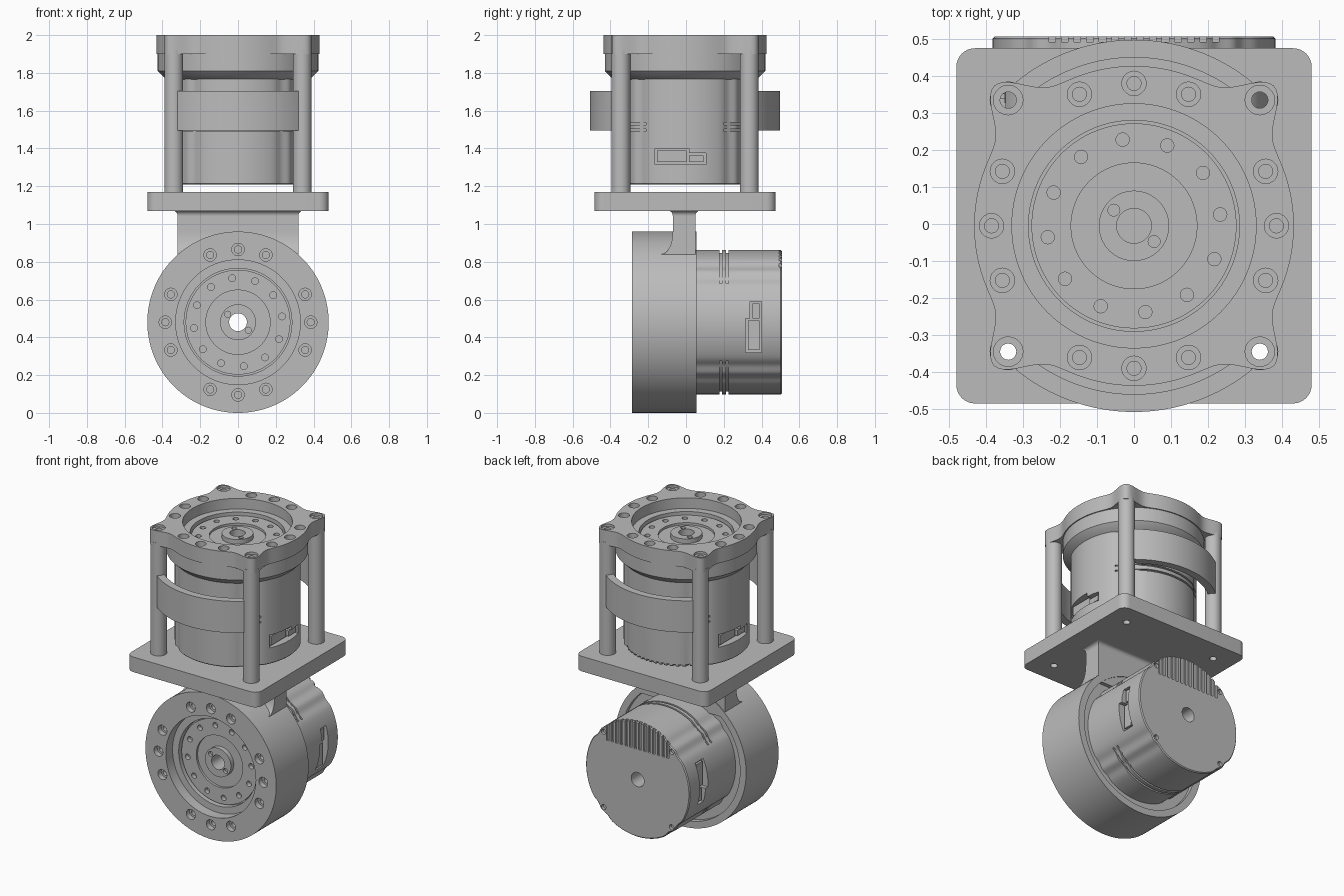
import bpy, bmesh
from math import sin, cos, pi, radians, degrees, exp
from mathutils import Matrix, Vector

cube = bpy.data.objects.get("Cube")
if cube:
    bpy.data.objects.remove(cube, do_unlink=True)

metal = bpy.data.materials.new("satin_grey")
metal.use_nodes = True
GREY = (0.5, 0.5, 0.5, 1)
metal.diffuse_color = GREY
metal.node_tree.nodes["Principled BSDF"].inputs["Base Color"].default_value = GREY

T = Matrix.Translation
I = Matrix()


# ---------- helpers ----------
def lathe(bm, profile, n=96, m=I, shape=None):
    """Revolve (radius, z) points; a profile starting off-axis is closed into a ring."""
    rings = []
    for r, z in profile:
        ring = []
        for i in range(n):
            a = 2 * pi * i / n
            q = shape(a, r) if shape else r
            ring.append(bm.verts.new(m @ Vector((q * cos(a), q * sin(a), z))))
        rings.append(ring)
    pairs = list(zip(rings, rings[1:]))
    if profile[0][0] > 0:
        pairs.append((rings[-1], rings[0]))
    for p, q in pairs:
        for i in range(n):
            j = (i + 1) % n
            bm.faces.new((p[i], p[j], q[j], q[i]))


def prism(bm, pts, z0, z1, m=I):
    low, high = ([bm.verts.new(m @ Vector((x, y, z))) for x, y in pts] for z in (z0, z1))
    bm.faces.new(low)
    bm.faces.new(high)
    for i in range(len(pts)):
        j = (i + 1) % len(pts)
        bm.faces.new((low[i], low[j], high[j], high[i]))


def box(bm, lo, hi, m=I):
    prism(bm, [(lo[0], lo[1]), (hi[0], lo[1]), (hi[0], hi[1]), (lo[0], hi[1])], lo[2], hi[2], m)


def arc(r0, r1, mid, half, n=32):
    """Outline of a curved strip around the axis, angles in degrees."""
    angles = [radians(mid - half + 2 * half * i / n) for i in range(n + 1)]
    return [(r1 * cos(a), r1 * sin(a)) for a in angles] + \
           [(r0 * cos(a), r0 * sin(a)) for a in reversed(angles)]


def finish(bm, name, m=I):
    bmesh.ops.remove_doubles(bm, verts=bm.verts, dist=1e-5)
    bmesh.ops.recalc_face_normals(bm, faces=bm.faces)
    me = bpy.data.meshes.new(name)
    bm.to_mesh(me)
    bm.free()
    ob = bpy.data.objects.new(name, me)
    ob.matrix_world = m
    bpy.context.collection.objects.link(ob)
    me.materials.append(metal)
    return ob


def cut(ob, bm):
    cutter = finish(bm, "cutter", ob.matrix_world)
    cutter.hide_render = True
    mod = ob.modifiers.new("cut", "BOOLEAN")
    mod.operation, mod.solver, mod.object = "DIFFERENCE", "EXACT", cutter
    bpy.context.view_layer.update()
    dg = bpy.context.evaluated_depsgraph_get()
    me = bpy.data.meshes.new_from_object(ob.evaluated_get(dg))
    ob.modifiers.clear()
    ob.data = me
    bpy.data.objects.remove(cutter, do_unlink=True)


def polar(r, deg, z=0):
    return T((r * cos(radians(deg)), r * sin(radians(deg)), z))


def hole(bm, m, r, depth, r2=0, depth2=0):
    """Plain or counterbored drill shape pointing down."""
    prof = [(0, 0.01), (r, 0.01), (r, -depth)]
    if r2:
        prof += [(r2, -depth), (r2, -depth2)]
    lathe(bm, prof + [(0, prof[-1][1])], 20, m)


def off_diagonal(a):
    return (degrees(a) % 90) - 45


# ---------- actuator: output face, gear case, motor can ----------
def motor_shape(a, r):
    if r < 0.3:
        return r
    d = abs(off_diagonal(a))
    return r - 0.01 * exp(-((d - 7) / 5) ** 2)


def actuator(prefix, m, rim, start):
    bm = bmesh.new()
    face = [(0.33, 0), (0.33, -0.07), (0.285, -0.07), (0.285, -0.11), (0.277, -0.11),
            (0.277, -0.09), (0.17, -0.09), (0.17, -0.105), (0.095, -0.105),
            (0.095, -0.075), (0.047, -0.075)]
    lathe(bm, face + [(0.047, start)] + rim[::-1], 128)
    case = finish(bm, prefix + "_gear_case", m)
    bm = bmesh.new()
    for k in range(16):
        if k % 4 != 2:
            hole(bm, polar(0.385, 22.5 * k), 0.033, 0.035, 0.019, 0.08)
    for k in range(12):
        hole(bm, polar(0.235, 7.5 + 30 * k, -0.09), 0.018, 0.03)
    for a in (142, 322):
        hole(bm, polar(0.069, a, -0.075), 0.016, 0.02)
    cut(case, bm)

    bm = bmesh.new()
    lathe(bm, [(0.047, start + 0.01), (0.382, start + 0.01), (0.382, -0.786),
               (0.376, -0.792), (0.047, -0.792)], 192, I, motor_shape)
    can = finish(bm, prefix + "_motor_can", m)
    bm = bmesh.new()
    for mid in (90, 270):                       # cooling grooves
        for z in (-0.51, -0.475):
            prism(bm, arc(0.367, 0.42, mid, 57), z, z + 0.012)
    for i in range(14):                         # vent slots in the end cap
        x = 0.034 * (i - 6.5)
        box(bm, (x - 0.009, 0.2, -0.81), (x + 0.009, 0.42, -0.777))
    for k in range(4):                          # end cap screws
        hole(bm, polar(0.353, 45 + 90 * k, -0.792) @ Matrix.Rotation(pi, 4, "X"), 0.017, 0.02)
    for turn in (0, pi):                        # side connector pockets
        r = Matrix.Rotation(turn, 4, "Z")
        prism(bm, [(-0.16, -0.685), (0.11, -0.685), (0.11, -0.625), (0.02, -0.625),
                   (0.02, -0.6), (-0.16, -0.6)], 0.335, 0.42, r @ ALONG_X)
    cut(can, bm)

    bm = bmesh.new()
    for turn in (0, pi):
        r = Matrix.Rotation(turn, 4, "Z")
        box(bm, (0.32, -0.148, -0.673), (0.35, 0.008, -0.612), r)
        box(bm, (0.32, 0.02, -0.673), (0.36, 0.098, -0.637), r)
    finish(bm, prefix + "_connector_sockets", m)


ALONG_X = Matrix(((0, 0, 1, 0), (1, 0, 0, 0), (0, 1, 0, 0), (0, 0, 0, 1)))
CY = -0.005
upper = T((0, CY, 2))
lower = T((0, -0.285, 0.48)) @ Matrix.Rotation(pi / 2, 4, "X")
actuator("upper", upper, [(0.425, 0), (0.425, -0.19), (0.385, -0.23), (0.36, -0.24)], -0.24)
actuator("lower", lower, [(0.48, 0), (0.48, -0.34), (0.435, -0.34), (0.435, -0.31),
                          (0.36, -0.31)], -0.31)

# ---------- upper flange with corner ears ----------
corners = [(sx * 0.34, sy * 0.34) for sx in (1, -1) for sy in (1, -1)]
bm = bmesh.new()
lathe(bm, [(0.4245, 0), (0.432, 0), (0.432, -0.1), (0.4245, -0.1)], 256, I,
      lambda a, r: r if r < 0.43 else r + 0.103 * exp(-(off_diagonal(a) / 8.5) ** 2))
flange = finish(bm, "mounting_flange", upper)
bm = bmesh.new()
for x, y in corners:
    hole(bm, T((x, y, 0)), 0.04, 0.015, 0.022, 0.15)
cut(flange, bm)

# ---------- corner posts ----------
bm = bmesh.new()
for x, y in corners:
    lathe(bm, [(0.022, 1.16), (0.05, 1.16), (0.05, 1.92), (0.022, 1.92)], 32, T((x, y + CY, 0)))
finish(bm, "corner_posts")

# ---------- curved guard bands, front and back ----------
bm = bmesh.new()
for mid in (90, 270):
    prism(bm, arc(0.455, 0.503, mid, 39.5), 1.495, 1.705, T((0, CY, 0)))
finish(bm, "guard_bands")

# ---------- base plate ----------
bm = bmesh.new()
outline = []
for k, (sx, sy) in enumerate(((1, 1), (-1, 1), (-1, -1), (1, -1))):
    for i in range(9):
        a = pi / 2 * (k + i / 8)
        outline.append((sx * 0.43 + 0.05 * cos(a), sy * 0.43 + 0.05 * sin(a)))
prism(bm, outline, 1.07, 1.17)
plate = finish(bm, "base_plate", T((0, CY, 0)))
bm = bmesh.new()
for x, y in corners:
    hole(bm, T((x, y, 1.2)), 0.022, 0.2)
cut(plate, bm)

# ---------- bracket neck with curved foot onto the lower case ----------
bm = bmesh.new()
curve = [(-0.13 + 0.06 * cos(t * pi / 16), 0.96 - 0.12 * sin(t * pi / 16)) for t in range(9)]
prism(bm, [(0.05, 0.8), (0.05, 1.07), (-0.07, 1.07)] + curve + [(-0.13, 0.8)], -0.32, 0.32, ALONG_X)
finish(bm, "bracket_neck")

# ---------- concave flare under the plate, in stacked rings ----------
bm = bmesh.new()
rings = []
for i in range(6):
    t = i / 5 * pi / 2
    out, z = 0.025 * (1 - cos(t)), 1.045 + 0.025 * sin(t)
    rings.append([bm.verts.new((x, y, z)) for x, y in (
        (-0.32 - out, -0.07 - out), (0.32 + out, -0.07 - out),
        (0.32 + out, 0.05 + out), (-0.32 - out, 0.05 + out))])
for p, q in zip(rings, rings[1:]):
    for i in range(4):
        j = (i + 1) % 4
        bm.faces.new((p[i], p[j], q[j], q[i]))
bm.faces.new(rings[0])
bm.faces.new(rings[-1])
finish(bm, "neck_flare")

# ---------- smooth round walls, crisp edges ----------
bpy.ops.object.select_all(action="DESELECT")
for ob in bpy.context.scene.objects:
    if ob.type == "MESH":
        ob.select_set(True)
        bpy.context.view_layer.objects.active = ob
bpy.ops.object.shade_smooth_by_angle(angle=radians(30))
